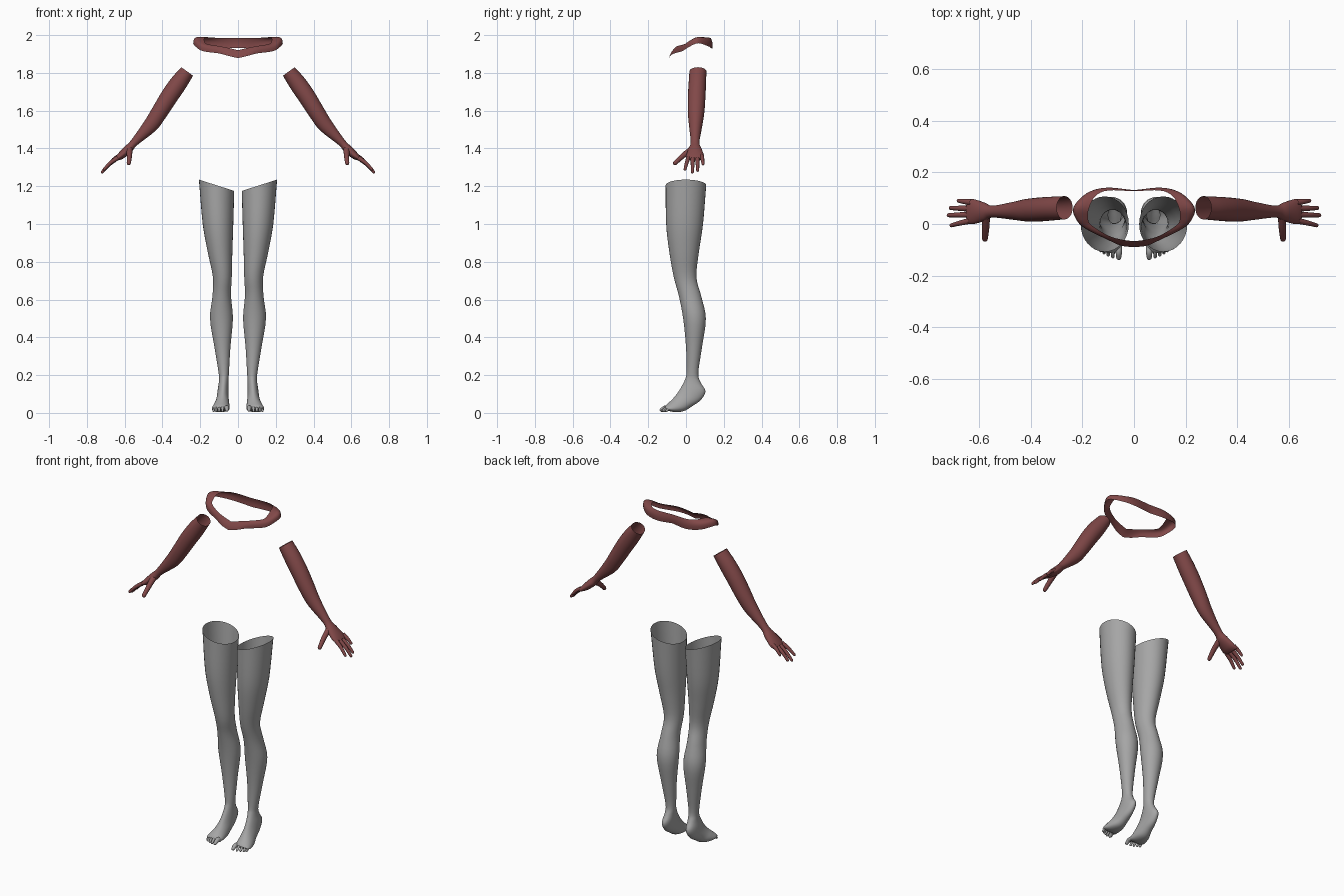
import bpy
import bmesh
from math import cos, sin, pi
from mathutils import Vector

cube = bpy.data.objects.get("Cube")
if cube:
    bpy.data.objects.remove(cube, do_unlink=True)


def make_material(name, color):
    mat = bpy.data.materials.new(name)
    mat.use_nodes = True
    mat.diffuse_color = color
    bsdf = next(n for n in mat.node_tree.nodes if n.type == 'BSDF_PRINCIPLED')
    bsdf.inputs["Base Color"].default_value = color
    bsdf.inputs["Roughness"].default_value = 0.7
    return mat


red = make_material("muted red skin", (0.22, 0.065, 0.065, 1))
grey = make_material("mid grey skin", (0.38, 0.38, 0.38, 1))


def smooth_path(rows, steps=4):
    """Catmull-Rom interpolation through rows of numbers."""
    rows = [Vector(r) for r in rows]
    ends = [rows[0] * 2 - rows[1]] + rows + [rows[-1] * 2 - rows[-2]]
    out = []
    for a, b, c, d in zip(ends, ends[1:], ends[2:], ends[3:]):
        for i in range(steps):
            t = i / steps
            out.append((b * 2 + (c - a) * t + (a * 2 - b * 5 + c * 4 - d) * t ** 2
                        + (b * 3 - a - c * 3 + d) * t ** 3) / 2)
    return out + [rows[-1]]


def ring(p, q, w, count=32):
    """Ellipse from extreme points p and q and half-width vector w."""
    mid, half = (p + q) / 2, (p - q) / 2
    angles = [2 * pi * i / count for i in range(count)]
    return [mid + w * cos(a) + half * sin(a) for a in angles]


def loft(bm, rings, cap=True, closed=True):
    loops = [[bm.verts.new(p) for p in r] for r in rings]
    for a, b in zip(loops, loops[1:]):
        n = len(a)
        for i in range(n if closed else n - 1):
            j = (i + 1) % n
            bm.faces.new((a[i], a[j], b[j], b[i]))
    if cap:
        bm.faces.new(loops[-1])


def digit(bm, points, radius, flat):
    """Tapered finger or toe with a rounded tip."""
    path = smooth_path(points)
    rings = []
    for i, c in enumerate(path):
        t = i / (len(path) - 1)
        along = (path[min(i + 1, len(path) - 1)] - path[max(i - 1, 0)]).normalized()
        side = along.cross(flat).normalized()
        up = side.cross(along)
        r = radius * (1 - 0.35 * t)
        rings.append(ring(c + up * r, c - up * r, side * r, 12))
        last = (c, along, up, side, r)
    c, along, up, side, r = last
    for a in (0.5, 1.0, 1.4):
        k, m = r * cos(a), c + along * r * sin(a)
        rings.append(ring(m + up * k, m - up * k, side * k, 12))
    loft(bm, rings)


def finish(name, bm, mat, side=1):
    for v in bm.verts:
        v.co.x *= side
    bmesh.ops.recalc_face_normals(bm, faces=bm.faces)
    mesh = bpy.data.meshes.new(name)
    bm.to_mesh(mesh)
    bm.free()
    mesh.materials.append(mat)
    mesh.polygons.foreach_set("use_smooth", [True] * len(mesh.polygons))
    obj = bpy.data.objects.new(name, mesh)
    bpy.context.collection.objects.link(obj)
    return obj


# Leg sections: front y, z, back y, z, inner x, outer x
LEG = [
    (-.108, 1.205, .107, 1.205, .02, .207),
    (-.105, 1.0, .09, 1.0, .025, .187),
    (-.088, .85, .068, .85, .03, .16),
    (-.065, .72, .055, .72, .033, .133),
    (-.038, .62, .08, .62, .037, .135),
    (-.015, .5, .105, .5, .027, .148),
    (0, .35, .085, .35, .04, .125),
    (.003, .22, .065, .21, .048, .103),
    (-.004, .18, .078, .16, .05, .101),
    (-.025, .137, .103, .115, .05, .107),
    (-.045, .105, .078, .068, .05, .112),
    (-.065, .08, .03, .034, .047, .12),
    (-.085, .06, -.01, .01, .045, .132),
    (-.105, .042, -.055, .004, .045, .139),
    (-.112, .032, -.09, .01, .05, .135),
]
# Toes: base x, tip x, tip y, radius
TOES = [(.061, .059, -.13, .015), (.081, .082, -.127, .01), (.098, .1, -.12, .01),
        (.113, .116, -.112, .009), (.126, .129, -.104, .009)]


def build_leg(name, side):
    bm = bmesh.new()
    rings = []
    for fy, fz, by, bz, x0, x1 in smooth_path(LEG):
        cx, hw = (x0 + x1) / 2, (x1 - x0) / 2
        rings.append(ring(Vector((cx, fy, fz)), Vector((cx, by, bz)), Vector((hw, 0, 0))))
    # the open top edge rises toward the hip
    for k, lift in enumerate((1, .75, .5, .25)):
        for i, p in enumerate(rings[k]):
            p.z += .03 * lift * cos(2 * pi * i / len(rings[k]))
    loft(bm, rings)
    for bx, tx, ty, r in TOES:
        points = [(bx, ty + .04, .024), (tx, ty + .02, .027), (tx, ty, r + .001)]
        digit(bm, points, r, Vector((0, 0, 1)))
    finish(name, bm, grey, side)


# Arm sections: outer x, z, inner x, z, front y, back y
ARM = [
    (.3, 1.83, .238, 1.785, .018, .108),
    (.35, 1.775, .28, 1.715, .014, .106),
    (.4, 1.705, .328, 1.645, .01, .103),
    (.45, 1.62, .385, 1.56, .01, .097),
    (.495, 1.545, .435, 1.495, .016, .086),
    (.565, 1.445, .533, 1.418, .025, .071),
    (.6, 1.41, .562, 1.383, .012, .083),
    (.635, 1.373, .607, 1.347, 0, .096),
    (.652, 1.352, .637, 1.336, .003, .094),
]
# Fingers: base x, y, z and tip x, y, z
FINGERS = [
    (.638, .012, 1.35, .708, -.005, 1.29),
    (.642, .036, 1.347, .719, .034, 1.275),
    (.64, .06, 1.348, .711, .062, 1.284),
    (.63, .084, 1.36, .68, .09, 1.318),
]


def build_arm(name, side):
    bm = bmesh.new()
    rings = []
    for ox, oz, ix, iz, y0, y1 in smooth_path(ARM):
        cy, hw = (y0 + y1) / 2, (y1 - y0) / 2
        rings.append(ring(Vector((ox, cy, oz)), Vector((ix, cy, iz)), Vector((0, hw, 0))))
    loft(bm, rings)
    flat = Vector((1, 0, 1))
    for f in FINGERS:
        base, tip = Vector(f[:3]), Vector(f[3:])
        knuckle = (base + tip) / 2 + flat * .003
        digit(bm, [base, knuckle, tip], .012, flat)
    thumb = [(.575, .03, 1.395), (.575, -.015, 1.362), (.578, -.058, 1.322)]
    digit(bm, thumb, .017, flat)
    finish(name, bm, red, side)


for label, side in (("left", 1), ("right", -1)):
    build_leg(label + "_leg", side)
    build_arm(label + "_arm", side)

# Shoulder band: upper and lower edges of one half, from back to front
UPPER = [(0, .127, 1.985), (.1, .13, 1.985), (.15, .108, 1.988), (.175, .06, 1.988),
         (.178, .02, 1.968), (.165, -.005, 1.953), (.1, -.045, 1.942),
         (.05, -.06, 1.932), (0, -.067, 1.92)]
LOWER = [(0, .128, 1.932), (.1, .14, 1.93), (.18, .12, 1.94), (.235, .065, 1.957),
         (.222, .015, 1.937), (.185, -.02, 1.915), (.1, -.062, 1.903),
         (.05, -.084, 1.89), (0, -.09, 1.878)]
upper, lower = smooth_path(UPPER), smooth_path(LOWER)
strips = []
for k in range(7):
    t = k / 6
    strip = []
    for a, b in zip(upper, lower):
        p = a.lerp(b, t)
        outward = Vector((p.x, p.y * .6, .2 * p.x ** 2 / .04)).normalized()
        bulge = .004 + .018 * (p.x / .2) ** 2
        strip.append(p + outward * bulge * sin(pi * t))
    strips.append(strip)
for side in (1, -1):
    if side == 1:
        bm = bmesh.new()
    loft(bm, [[Vector((p.x * side, p.y, p.z)) for p in s] for s in strips],
         cap=False, closed=False)
bmesh.ops.remove_doubles(bm, verts=bm.verts, dist=.0005)
finish("shoulder_band", bm, red)
